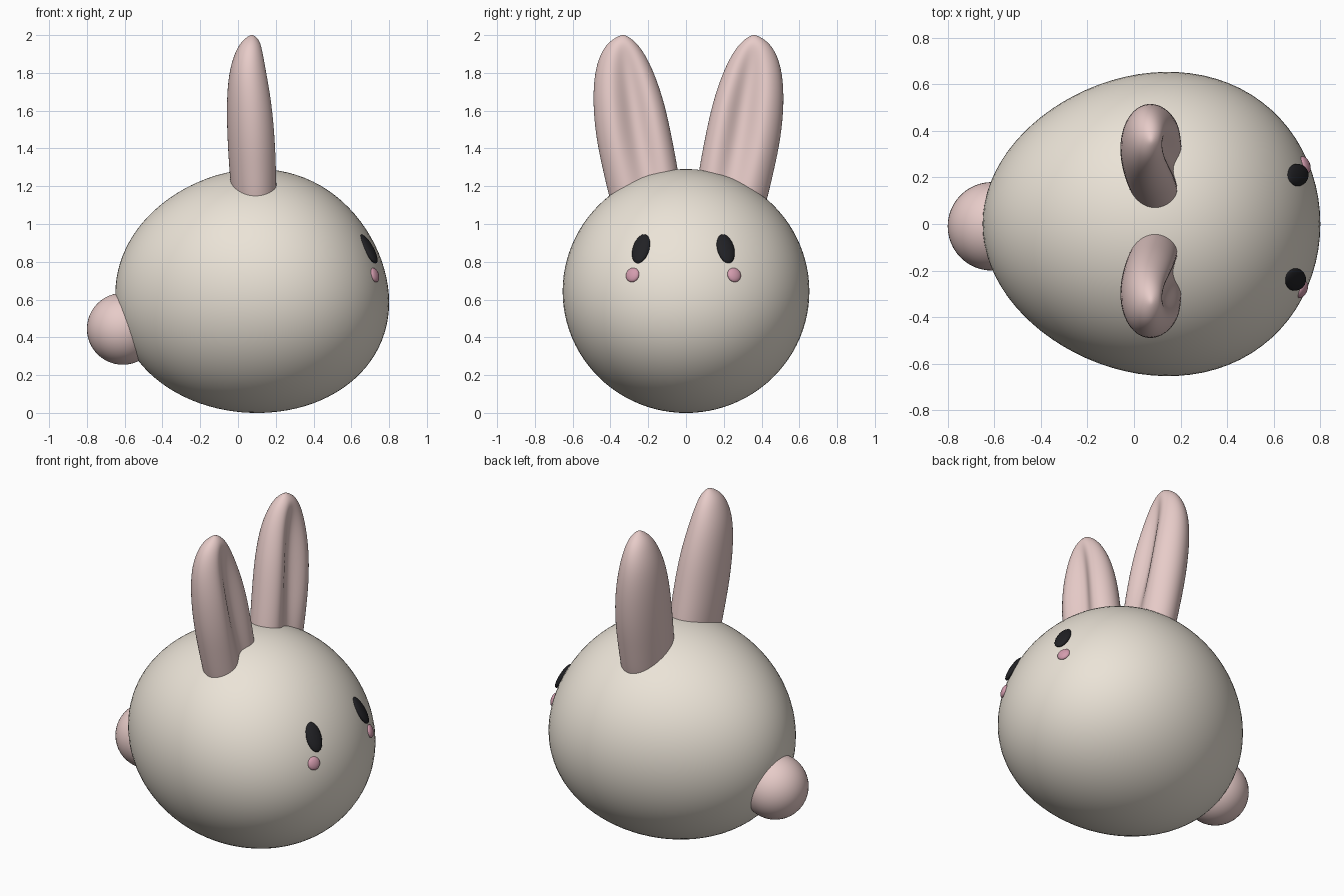
import bpy, bmesh
from math import sin, cos, pi, sqrt, exp
from mathutils import Vector, Matrix

if "Cube" in bpy.data.objects:
    bpy.data.objects.remove(bpy.data.objects["Cube"])


def material(name, rgb):
    m = bpy.data.materials.new(name)
    m.diffuse_color = (*rgb, 1)
    m.use_nodes = True
    m.node_tree.nodes["Principled BSDF"].inputs["Base Color"].default_value = m.diffuse_color
    return m


CREAM = material("cream", (0.83, 0.77, 0.68))
PINK = material("pink", (0.80, 0.60, 0.58))
BLACK = material("black", (0.015, 0.015, 0.018))
ROSE = material("rose", (0.65, 0.33, 0.42))


def finish(bm, name, mat):
    bmesh.ops.recalc_face_normals(bm, faces=bm.faces)
    for f in bm.faces:
        f.smooth = True
    me = bpy.data.meshes.new(name)
    bm.to_mesh(me)
    bm.free()
    ob = bpy.data.objects.new(name, me)
    bpy.context.collection.objects.link(ob)
    me.materials.append(mat)
    return ob


def ball(name, mat, matrix, seg=32):
    bm = bmesh.new()
    bmesh.ops.create_uvsphere(bm, u_segments=seg, v_segments=seg // 2, radius=1, matrix=matrix)
    return finish(bm, name, mat)


def egg(p):
    """Map a unit sphere point onto the egg-shaped body."""
    u, v, w = p
    lift = 0.08 * u * max(w, 0)
    return Vector((0.075 + 0.725 * u,
                   0.65 * v * (1 + 0.1 * u),
                   0.645 - 0.04 * u * u - 0.02 * u + 0.645 * w * (1 + lift)))


# Body
bm = bmesh.new()
bmesh.ops.create_uvsphere(bm, u_segments=80, v_segments=48, radius=1)
for vert in bm.verts:
    vert.co = egg(vert.co)
finish(bm, "body", CREAM)

# Tail
ball("tail", PINK, Matrix.Translation((-0.61, -0.01, 0.445)) @ Matrix.Scale(0.19, 4), 48)


# Eyes and cheeks: flattened balls lying on the body surface
def face_spot(name, mat, y, z, width, height, thick):
    u = 0.85
    for _ in range(8):
        v = y / (0.65 * (1 + 0.1 * u))
        w = (z - 0.645 + 0.04 * u * u + 0.02 * u) / (0.645 * (1 + 0.016 * u))
        u = sqrt(1 - v * v - w * w)
    pos = egg((u, v, w))
    e = 0.01
    n_raw = Vector((u / 0.725, v / 0.65, w / 0.645 + 0.12))
    n = n_raw.normalized()
    side = Vector((0, 0, 1)).cross(n).normalized()
    up = n.cross(side)
    rot = Matrix((n, side, up)).transposed().to_4x4()
    ball(name, mat, Matrix.Translation(pos) @ rot @ Matrix.Diagonal((thick, width, height, 1)))


for tag, s in (("left", 1), ("right", -1)):
    face_spot("eye_" + tag, BLACK, s * 0.224 - 0.014, 0.865, 0.048, 0.088, 0.022)
    face_spot("cheek_" + tag, ROSE, s * 0.269 - 0.014, 0.73, 0.038, 0.039, 0.018)

# Ears: lofted ovals with a groove down the front
# z, inner y, outer y, back x, front x, groove depth
SECTIONS = [
    (1.00, 0.02, 0.38, -0.02, 0.225, 0.03),
    (1.15, 0.035, 0.423, -0.035, 0.227, 0.05),
    (1.29, 0.055, 0.455, -0.047, 0.228, 0.07),
    (1.45, 0.085, 0.49, -0.057, 0.225, 0.09),
    (1.64, 0.125, 0.508, -0.062, 0.207, 0.09),
    (1.80, 0.18, 0.499, -0.05, 0.172, 0.06),
    (1.90, 0.23, 0.468, -0.02, 0.145, 0.025),
    (1.96, 0.275, 0.427, 0.012, 0.122, 0.0),
    (1.992, 0.318, 0.378, 0.05, 0.095, 0.0),
]
COUNT = 28


def ear(name, side):
    bm = bmesh.new()
    rings = []
    for z, y0, y1, x0, x1, groove in SECTIONS:
        ring = []
        for i in range(COUNT):
            a = 2 * pi * i / COUNT
            x = (x0 + x1) / 2 + (x1 - x0) / 2 * sin(a)
            y = (y0 + y1) / 2 + (y1 - y0) / 2 * cos(a)
            if sin(a) > 0:
                x -= groove * exp(-((cos(a) + 0.1) / 0.38) ** 2)
            ring.append(bm.verts.new((x, 0.013 + side * y, z)))
        rings.append(ring)
    for lo, hi in zip(rings, rings[1:]):
        for i in range(COUNT):
            j = (i + 1) % COUNT
            bm.faces.new((lo[i], lo[j], hi[j], hi[i]))
    tip = bm.verts.new((0.073, 0.013 + side * 0.346, 2.003))
    for i in range(COUNT):
        bm.faces.new((rings[-1][i], rings[-1][(i + 1) % COUNT], tip))
    bm.faces.new(rings[0])
    ob = finish(bm, name, PINK)
    mod = ob.modifiers.new("smooth", 'SUBSURF')
    mod.levels = mod.render_levels = 2


ear("ear_left", 1)
ear("ear_right", -1)
